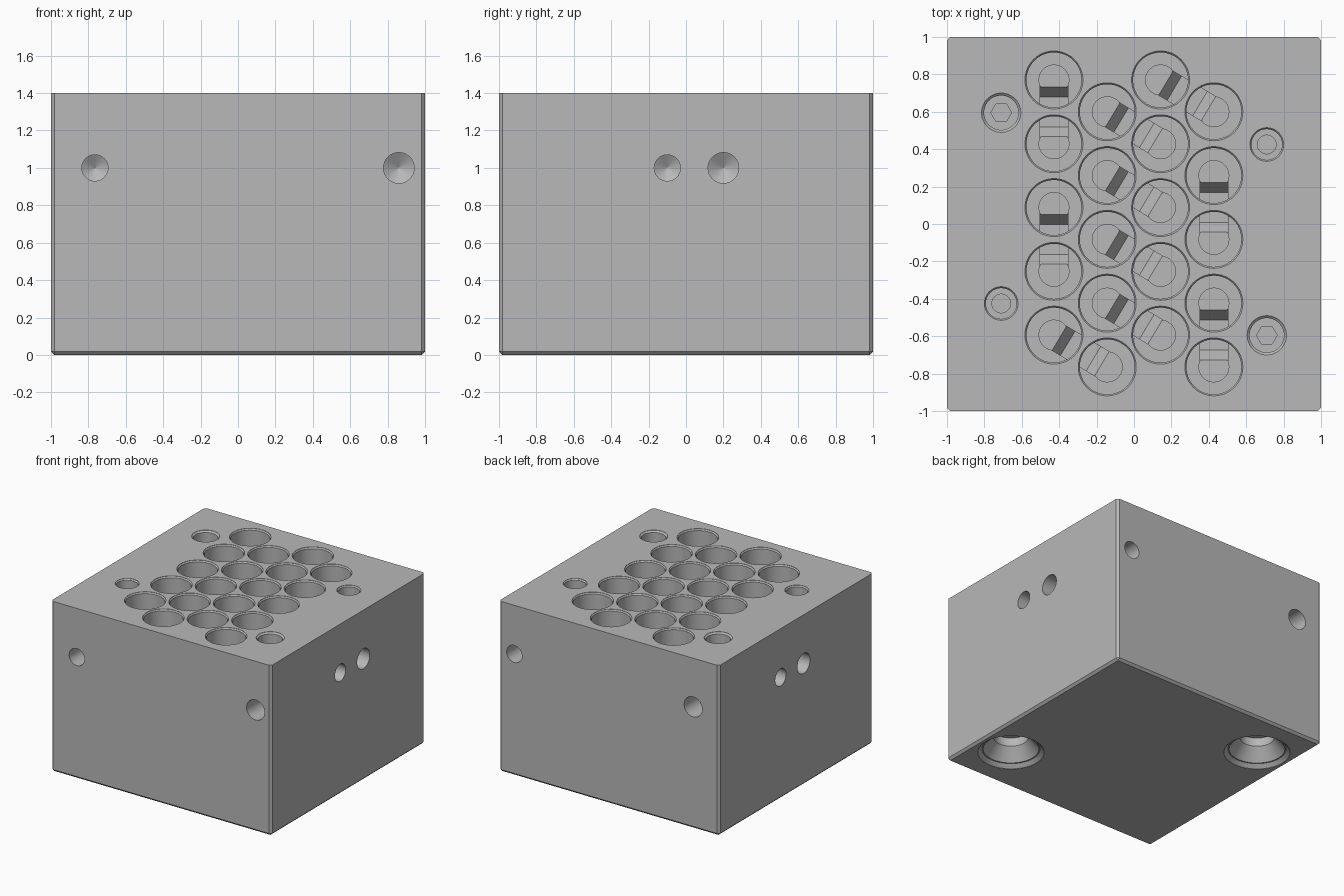
import bpy, bmesh, math
from mathutils import Matrix, Vector

old = bpy.data.objects.get("Cube")
if old:
    bpy.data.objects.remove(old, do_unlink=True)

TOP, FLOOR = 1.4, 0.25
UP = Vector((0, 0, 1))

grey = bpy.data.materials.new("light_grey")
grey.use_nodes = True
grey.diffuse_color = (0.48, 0.48, 0.48, 1)
grey.node_tree.nodes["Principled BSDF"].inputs["Base Color"].default_value = grey.diffuse_color


def make(name, bm):
    bmesh.ops.recalc_face_normals(bm, faces=bm.faces)
    mesh = bpy.data.meshes.new(name)
    bm.to_mesh(mesh)
    bm.free()
    mesh.materials.append(grey)
    ob = bpy.data.objects.new(name, mesh)
    bpy.context.collection.objects.link(ob)
    return ob


def turned(bm, profile, origin, axis=UP, sides=48):
    """Closed turned solid from (radius, distance along axis) pairs."""
    turn = Matrix.Translation(origin) @ axis.to_track_quat('Z', 'Y').to_matrix().to_4x4()
    rings = []
    for r, h in profile:
        rings.append([bm.verts.new(turn @ Vector((r * math.cos(a), r * math.sin(a), h)))
                      for a in (math.tau * i / sides for i in range(sides))])
    for low, high in zip(rings, rings[1:]):
        for i in range(sides):
            j = (i + 1) % sides
            bm.faces.new((low[i], low[j], high[j], high[i]))
    bm.faces.new(rings[0])
    bm.faces.new(rings[-1])


def drilled(bm, origin, axis, r):
    """Blind drilled hole with a conical end, going along axis."""
    turned(bm, [(r, -0.05), (r, 0.2), (0.001, 0.2 + r * 0.6)], origin, axis)


def cut(body, name, bm):
    cutter = make(name, bm)
    cutter.hide_render = True
    mod = body.modifiers.new(name, 'BOOLEAN')
    mod.operation = 'DIFFERENCE'
    mod.solver = 'EXACT'
    mod.object = cutter
    bpy.context.view_layer.objects.active = body
    bpy.ops.object.modifier_apply(modifier=mod.name)
    bpy.data.objects.remove(cutter, do_unlink=True)


# Block, with chamfers on every edge except around the top
bm = bmesh.new()
bmesh.ops.create_cube(bm, size=1, matrix=Matrix.Translation((0, 0, TOP / 2))
                      @ Matrix.Diagonal((2, 2, TOP, 1)))
edges = [e for e in bm.edges if min(v.co.z for v in e.verts) < 0.1]
bmesh.ops.bevel(bm, geom=edges, offset=0.018, segments=1, affect='EDGES')
block = make("block", bm)

# Staggered round sockets, each with a chamfered rim and a small well in its floor
sockets = bmesh.new()
for col in range(4):
    for row in range(5):
        x = -0.428 + 0.285 * col
        y = 0.77 - 0.341 * row - 0.17 * (col % 2)
        turned(sockets, [(0.155, TOP + 0.03), (0.155, TOP - 0.002), (0.147, TOP - 0.012),
                         (0.147, FLOOR), (0.08, FLOOR), (0.08, FLOOR - 0.03)], (x, y, 0))
cut(block, "sockets", sockets)

# Ramped channels joining the sockets in pairs: (column, row) to (column, row)
pairs = [((0, 0), (0, 1)), ((0, 2), (0, 3)), ((0, 4), (1, 4)), ((2, 0), (3, 0)),
         ((3, 1), (3, 2)), ((3, 3), (3, 4))]
pairs += [((1, r), (2, r + 1)) for r in range(4)]


def centre(col, row):
    return Vector((-0.428 + 0.285 * col, 0.77 - 0.341 * row - 0.17 * (col % 2), 0))


channels = bmesh.new()
half = [(0.14, FLOOR + 0.01), (0.14, FLOOR - 0.02), (0.08, FLOOR - 0.1)]
outline = half + [(-t, z) for t, z in reversed(half)]
for a, b in pairs:
    mid = (centre(*a) + centre(*b)) / 2
    along = (centre(*b) - centre(*a)).normalized()
    side = along.cross(UP) * 0.075
    ends = [[channels.verts.new(mid + along * t + UP * z + side * s) for t, z in outline]
            for s in (-1, 1)]
    for end in ends:
        channels.faces.new(end)
    for i in range(len(outline)):
        j = (i + 1) % len(outline)
        channels.faces.new((ends[0][i], ends[0][j], ends[1][j], ends[1][i]))
cut(block, "channels", channels)

# Corner fixing holes: two with hexagonal seats above flared foot recesses, two plain
fixings, seats = bmesh.new(), bmesh.new()
for s in (-1, 1):
    spot = (0.71 * s, -0.595 * s, 0)
    turned(fixings, [(0.105, TOP + 0.03), (0.105, TOP - 0.002), (0.092, TOP - 0.014),
                     (0.092, 0.55)], spot)
    turned(seats, [(0.055, 0.6), (0.055, 0.42)], spot, sides=6)
    turned(fixings, [(0.25, -0.03), (0.25, 0.002), (0.22, 0.03), (0.21, 0.03),
                     (0.13, 0.13), (0.13, 0.2)], spot)
    turned(fixings, [(0.09, TOP + 0.03), (0.09, TOP - 0.002), (0.082, TOP - 0.012),
                     (0.082, 0.6), (0.05, 0.6), (0.05, 0.5)], (0.71 * s, 0.425 * s, 0))
cut(block, "fixings", fixings)
cut(block, "hex_seats", seats)

# Drilled side holes, a narrow one always opposite a wide one
side_holes = bmesh.new()
narrow, wide, level = 0.07, 0.082, 1.0
for s, near, far in ((-1, narrow, wide), (1, wide, narrow)):
    drilled(side_holes, (-0.765, s, level), Vector((0, -s, 0)), near)
    drilled(side_holes, (0.86, s, level), Vector((0, -s, 0)), far)
    drilled(side_holes, (s, -0.1, level), Vector((-s, 0, 0)), far)
    drilled(side_holes, (s, 0.2, level), Vector((-s, 0, 0)), near)
cut(block, "side_holes", side_holes)

# Smooth bores, crisp edges
bpy.ops.object.select_all(action='DESELECT')
block.select_set(True)
bpy.context.view_layer.objects.active = block
bpy.ops.object.shade_smooth_by_angle(angle=math.radians(25))
